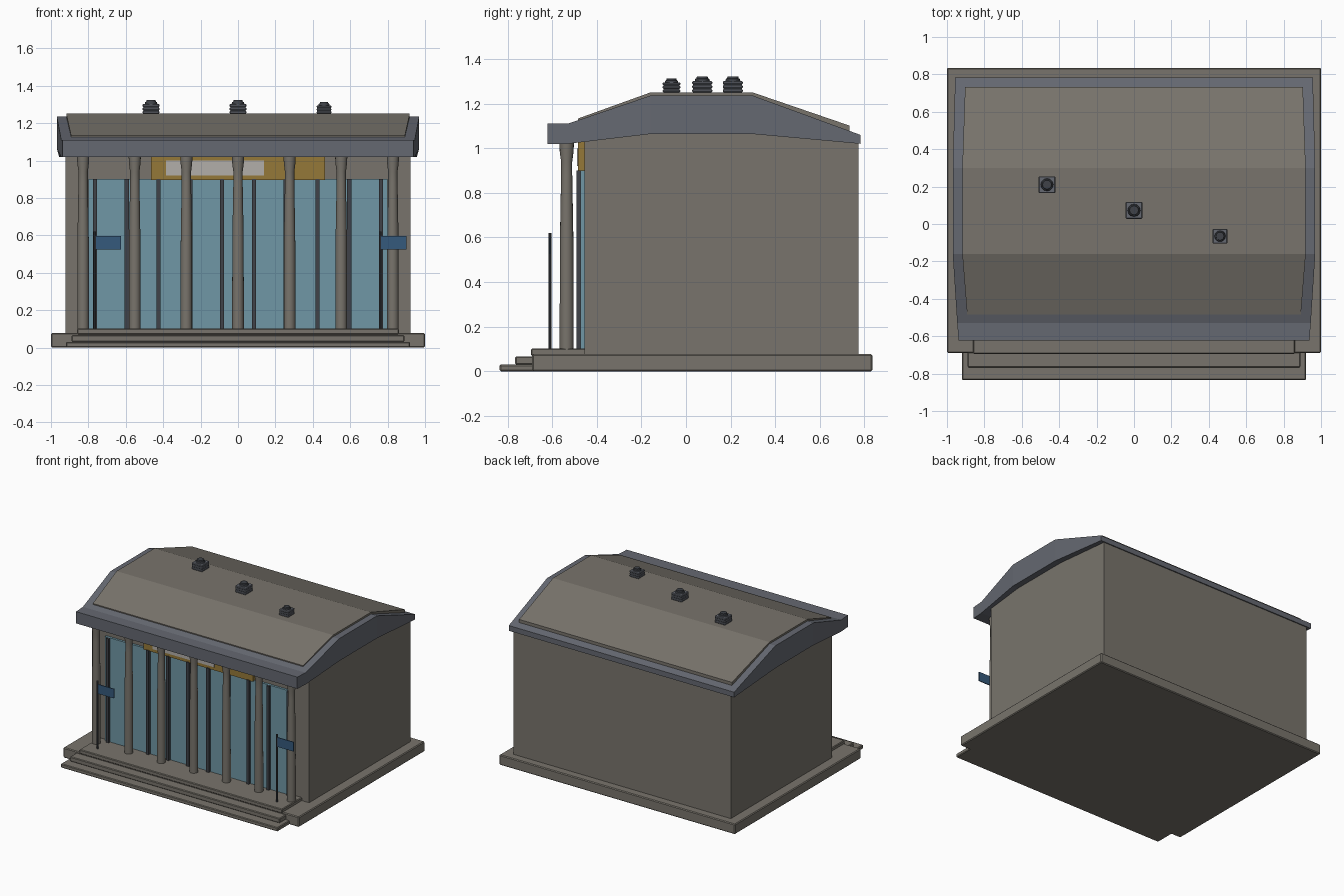
import bpy, bmesh, math

if "Cube" in bpy.data.objects:
    bpy.data.objects.remove(bpy.data.objects["Cube"])


def material(name, r, g, b):
    m = bpy.data.materials.new(name)
    m.diffuse_color = (r, g, b, 1)
    m.use_nodes = True
    m.node_tree.nodes["Principled BSDF"].inputs["Base Color"].default_value = m.diffuse_color
    return m


STONE = material("stone", 0.19, 0.175, 0.15)
SLATE = material("slate", 0.13, 0.14, 0.165)
GLASS = material("glass", 0.16, 0.31, 0.38)
DARK = material("dark_metal", 0.05, 0.055, 0.065)
GOLD = material("gold", 0.30, 0.19, 0.04)
PALE = material("pale_panel", 0.45, 0.43, 0.40)
BLUE = material("flag_blue", 0.035, 0.10, 0.20)


def finish(name, bm, mat, bevel=0):
    bmesh.ops.recalc_face_normals(bm, faces=bm.faces)
    me = bpy.data.meshes.new(name)
    bm.to_mesh(me)
    bm.free()
    ob = bpy.data.objects.new(name, me)
    bpy.context.collection.objects.link(ob)
    me.materials.append(mat)
    if bevel:
        mod = ob.modifiers.new("bevel", 'BEVEL')
        mod.width = bevel
        mod.segments = 1
    return ob


def box(name, x, y, z, mat, bevel=0):
    """Box from (min, max) ranges."""
    bm = bmesh.new()
    bmesh.ops.create_cube(bm, size=1)
    for v in bm.verts:
        for i, (a, b) in enumerate((x, y, z)):
            v.co[i] = a if v.co[i] < 0 else b
    return finish(name, bm, mat, bevel)


def loft_y(name, sections, mat, bevel=0):
    """Solid skinned along y through (y, half width, bottom z, top z)."""
    bm = bmesh.new()
    rings = [[bm.verts.new((sx * w, y, z)) for sx, z in ((-1, b), (1, b), (1, t), (-1, t))]
             for y, w, b, t in sections]
    for r, s in zip(rings, rings[1:]):
        for i in range(4):
            j = (i + 1) % 4
            bm.faces.new((r[i], r[j], s[j], s[i]))
    bm.faces.new(rings[0])
    bm.faces.new(rings[-1])
    return finish(name, bm, mat, bevel)


def lathe(name, profile, x, y, mat, sides=16):
    """Turned solid from (radius, z) points."""
    bm = bmesh.new()
    rings = []
    for r, z in profile:
        rings.append([bm.verts.new((x + r * math.cos(2 * math.pi * k / sides),
                                    y + r * math.sin(2 * math.pi * k / sides), z))
                      for k in range(sides)])
    for r, s in zip(rings, rings[1:]):
        for i in range(sides):
            j = (i + 1) % sides
            bm.faces.new((r[i], r[j], s[j], s[i]))
    bm.faces.new(rings[0])
    bm.faces.new(rings[-1])
    ob = finish(name, bm, mat)
    bpy.context.view_layer.objects.active = ob
    ob.select_set(True)
    bpy.ops.object.shade_smooth_by_angle(angle=math.radians(40))
    ob.select_set(False)
    return ob


# Plinth, entrance steps and porch platform
box("plinth", (-1, 1), (-0.69, 0.835), (0, 0.078), STONE, 0.006)
box("lower_step", (-0.92, 0.92), (-0.835, -0.66), (0, 0.03), STONE, 0.005)
box("upper_step", (-0.89, 0.89), (-0.766, -0.66), (0.03, 0.066), STONE, 0.005)
box("porch_platform", (-0.86, 0.86), (-0.695, -0.45), (0.07, 0.102), STONE, 0.005)

# Hall walls, with tops following the roof underside
loft_y("walls", [(-0.455, 0.922, 0.07, 1.05), (-0.16, 0.922, 0.07, 1.09),
                 (0.3, 0.922, 0.07, 1.09), (0.773, 0.922, 0.07, 1.04)], STONE)

# Roof fascia and the raised deck on top
loft_y("roof", [(-0.622, 0.938, 1.02, 1.11), (-0.53, 0.945, 1.02, 1.11),
                (-0.16, 0.969, 1.064, 1.236), (0.3, 0.969, 1.064, 1.236),
                (0.782, 0.956, 1.02, 1.06)], SLATE)
loft_y("roof_deck", [(-0.485, 0.892, 1.09, 1.133), (-0.16, 0.918, 1.2, 1.25),
                     (0.3, 0.918, 1.2, 1.25), (0.732, 0.903, 1.06, 1.102)], STONE)

# Glazed front with mullions
box("glazing", (-0.80, 0.80), (-0.472, -0.45), (0.1, 0.9), GLASS)
for k in range(10):
    x = -0.765 + 0.17 * k
    box("mullion", (x - 0.011, x + 0.011), (-0.491, -0.45), (0.1, 0.9), DARK)

# Blank fascia board above the doors
box("sign_board", (-0.465, 0.465), (-0.484, -0.45), (0.895, 1.035), GOLD)
box("sign_panel", (-0.385, 0.14), (-0.488, -0.47), (0.92, 1.0), PALE)

# Seven porch columns with slight taper and flared capitals
for k in range(7):
    lathe("column", [(0.031, 0.085), (0.031, 0.3), (0.030, 0.6), (0.025, 0.88), (0.025, 0.94),
                     (0.031, 0.985), (0.033, 1.03)], -0.828 + 0.276 * k, -0.535, STONE)

# Flags on poles
for px in (-0.765, 0.76):
    lathe("flag_pole", [(0.007, 0.09), (0.007, 0.62)], px, -0.61, DARK, 8)
    box("flag", (px, px + 0.14), (-0.613, -0.607), (0.525, 0.597), BLUE)

# Roof ventilators
for x, y, s in ((-0.465, 0.21, 1), (0, 0.073, 1), (0.46, -0.065, 0.88)):
    h = 0.045 * s
    box("vent_box", (x - h * 0.92, x + h * 0.92), (y - h * 0.92, y + h * 0.92), (1.24, 1.29), SLATE)
    z0 = 1.25
    for k in range(3):
        z = z0 + 0.018 * s * k
        box("vent_louvre", (x - h, x + h), (y - h, y + h), (z, z + 0.0155 * s), SLATE, 0.004)
    zt = z0 + 0.0515 * s
    lathe("vent_cap", [(0.034 * s, zt), (0.031 * s, zt + 0.01 * s), (0.026 * s, zt + 0.012 * s),
                       (0.024 * s, zt + 0.021 * s)], x, y, DARK, 12)
